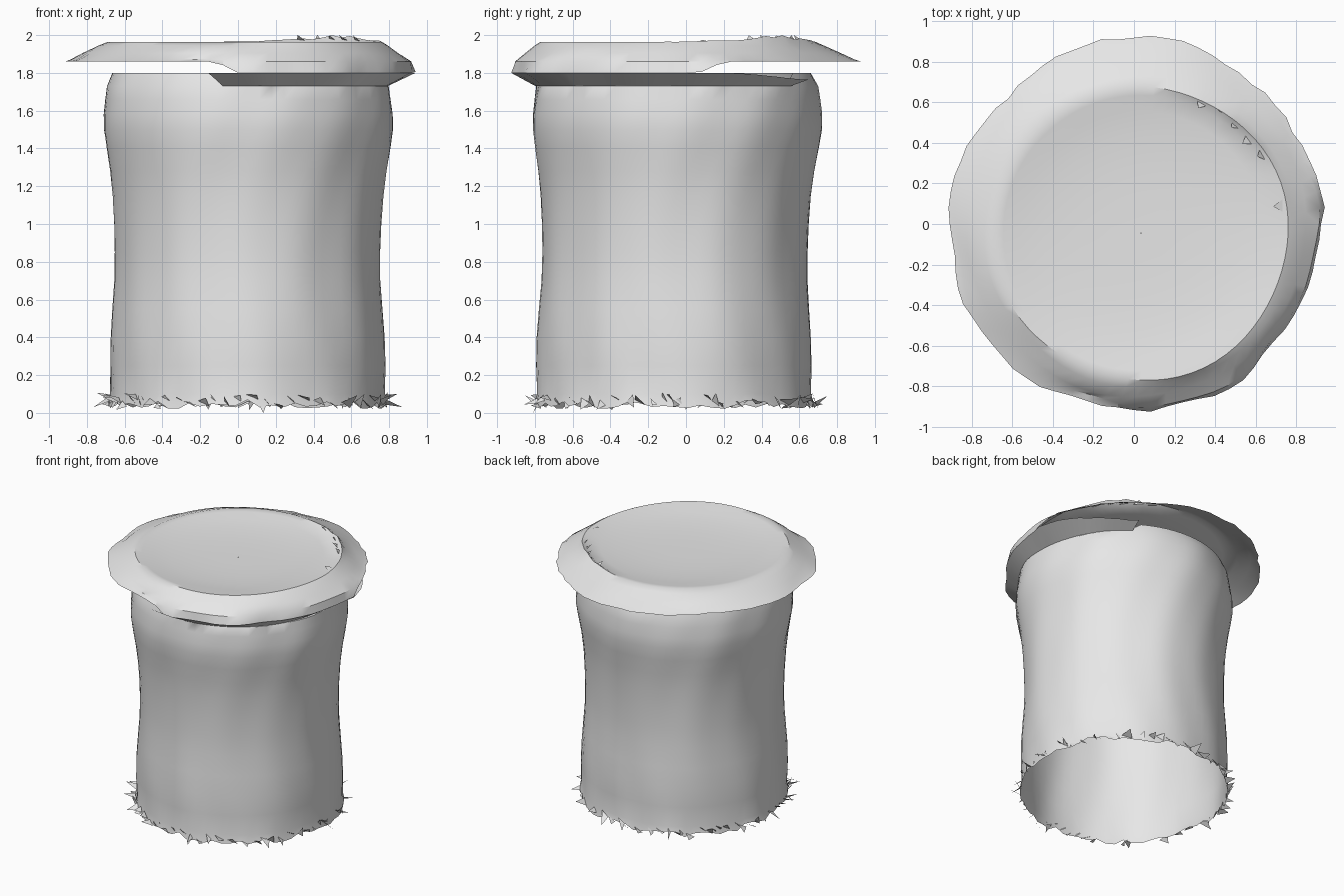
import bpy
import math
import random
from math import sin, cos, radians, tau
from mathutils import Vector

random.seed(4)
SEG = 72

cube = bpy.data.objects.get("Cube")
if cube:
    bpy.data.objects.remove(cube, do_unlink=True)

grey = bpy.data.materials.new("plain_grey")
grey.use_nodes = True
grey.diffuse_color = (0.8, 0.8, 0.8, 1)
grey.node_tree.nodes["Principled BSDF"].inputs["Base Color"].default_value = (0.8, 0.8, 0.8, 1)


def make(name, verts, faces, smooth=True):
    mesh = bpy.data.meshes.new(name)
    mesh.from_pydata(verts, [], faces)
    mesh.materials.append(grey)
    obj = bpy.data.objects.new(name, mesh)
    bpy.context.collection.objects.link(obj)
    if smooth:
        bpy.ops.object.select_all(action="DESELECT")
        obj.select_set(True)
        bpy.context.view_layer.objects.active = obj
        bpy.ops.object.shade_smooth_by_angle(angle=radians(35))
    return obj


def loft(name, rings, closed=True):
    """Skin a stack of equal rings; counter-clockwise rings face outwards."""
    n = len(rings[0])
    verts = [p for ring in rings for p in ring]
    faces = []
    for k in range(len(rings) - 1):
        for i in range(n if closed else n - 1):
            j = (i + 1) % n
            faces.append((k * n + i, k * n + j, (k + 1) * n + j, (k + 1) * n + i))
    return make(name, verts, faces)


def polar(r, t, z, cx=0.0, cy=0.0):
    return (cx + r * cos(t), cy + r * sin(t), z)


def ramp(x, a, b):
    x = max(0.0, min(1.0, (x - a) / (b - a)))
    return x * x * (3 - 2 * x)


def degrees(t):
    return (math.degrees(t) + 180) % 360 - 180


def low_side(t):
    """1 where the rim hangs low and has an underside, 0 elsewhere."""
    d = degrees(t)
    return ramp(d, -98, -90) * (1 - ramp(d, 3, 14))


def flange_side(t):
    d = degrees(t)
    return ramp(d, -100, -92) * (1 - ramp(d, 52, 60))


def dents(t, z):
    """Gentle hand-made unevenness of the wall."""
    return (0.006 * sin(3 * t + 1.5 * z) + 0.004 * sin(7 * t - 2 * z)
            + 0.003 * sin(13 * t + 4 * sin(2 * z)))


angles = [tau * i / SEG for i in range(SEG)]

# Hollow body, open and ragged at the bottom
PROFILE = [(0.04, 0.735), (0.1, 0.725), (0.25, 0.728), (0.4, 0.725), (0.55, 0.715),
           (0.7, 0.704), (0.85, 0.702), (1.0, 0.706), (1.15, 0.715), (1.28, 0.73),
           (1.4, 0.75), (1.5, 0.765), (1.58, 0.765), (1.66, 0.755), (1.73, 0.745)]
BX, BY = 0.05, -0.055
rings = []
for k, (z, r) in enumerate(PROFILE):
    rings.append([polar(r + dents(t, z), t,
                        z + (random.uniform(-0.02, 0.03) if k == 0 else 0), BX, BY)
                  for t in angles])
rings.append([polar(0.74 - 0.025 * (1 - flange_side(t)), t,
                    1.735 + 0.065 * (1 - flange_side(t)), BX, BY) for t in angles])
loft("body_wall", rings)

# Torn flakes around the bottom edge
verts, faces = [], []
t = 0.0
while t < tau:
    w = random.uniform(0.03, 0.1)
    base = random.uniform(0.05, 0.1)
    tip_r = random.uniform(0.74, 0.82)
    tip_z = random.uniform(0.015, 0.11)
    n = len(verts)
    verts += [polar(0.73, t, base, BX, BY), polar(0.735, t + w, base - 0.03, BX, BY),
              polar(tip_r, t + random.uniform(0, w), tip_z, BX, BY)]
    faces.append((n, n + 1, n + 2))
    t += w * random.uniform(0.8, 1.8)
n = len(verts)
verts += [polar(0.73, -1.5, 0.06, BX, BY), polar(0.73, -1.43, 0.05, BX, BY),
          polar(0.76, -1.46, 0.0, BX, BY)]
faces.append((n, n + 1, n + 2))
make("bottom_flakes", verts, faces, smooth=False)


# Lid: wide uneven rim, sloping shoulder and a shallow dished top
def rim_radius(t):
    nick = 0.05 * math.exp(-((degrees(t) - 140) / 14) ** 2)
    return 0.918 + 0.012 * sin(5 * t + 1) + 0.008 * sin(11 * t) - nick


rim_jitter = [random.uniform(-0.008, 0.008) for _ in angles]


def rim_point(i, inset=0.0, lift=0.0):
    t = angles[i]
    return polar(rim_radius(t) + rim_jitter[i] - inset, t,
                 1.86 - 0.06 * low_side(t) + lift)


def crest(t):
    return math.exp(-((degrees(t) - 48) / 28) ** 2)


lid = [[rim_point(i) for i in range(SEG)],
       [polar(rim_radius(t) - 0.03 + 0.015 * low_side(t), t, 1.872 - 0.012 * low_side(t))
        for t in angles]]
for mix, r, z in ((0.35, 0.835, 1.905), (0.8, 0.765, 1.945)):
    lid.append([polar(r + 0.006 * sin(6 * t), t, z, 0.035 * mix, -0.045 * mix) for t in angles])
lid.append([polar(0.725 + 0.008 * sin(4 * t), t,
                  1.964 + crest(t) * random.uniform(0.012, 0.036), 0.035, -0.045)
            for t in angles])
for r, z in ((0.68, 1.958), (0.6, 1.945), (0.48, 1.932), (0.32, 1.923), (0.15, 1.92), (0.002, 1.92)):
    lid.append([polar(r, t, z, 0.035, -0.045) for t in angles])
loft("lid", lid)

# Sloping underside of the rim, present only on the low side
span = [i for i in range(-20, 12)]
inner, outer = [], []
for i in span:
    t = angles[i]
    inner.append(polar(0.742, t, 1.73, BX, BY))
    x, y, z = rim_point(i)
    keep = 1 - 0.5 * ramp(degrees(t), 10, 55)
    p = Vector(inner[-1]).lerp(Vector((x, y, min(z, 1.80))), keep)
    outer.append(tuple(p))
loft("rim_underside", [inner, outer], closed=False)

# Broken slivers standing on the lid crest
verts, faces = [], []
for d in (8, 30, 38, 46, 54, 62):
    a = radians(d)
    n = len(verts)
    verts += [polar(0.715, a, 1.96, 0.035, -0.045), polar(0.725, a + 0.1, 1.965, 0.035, -0.045),
              polar(0.66 + random.uniform(0, 0.06), a + 0.06,
                    2.0 if d > 20 else 1.975, 0.035, -0.045)]
    faces.append((n, n + 1, n + 2))
make("crest_slivers", verts, faces, smooth=False)
